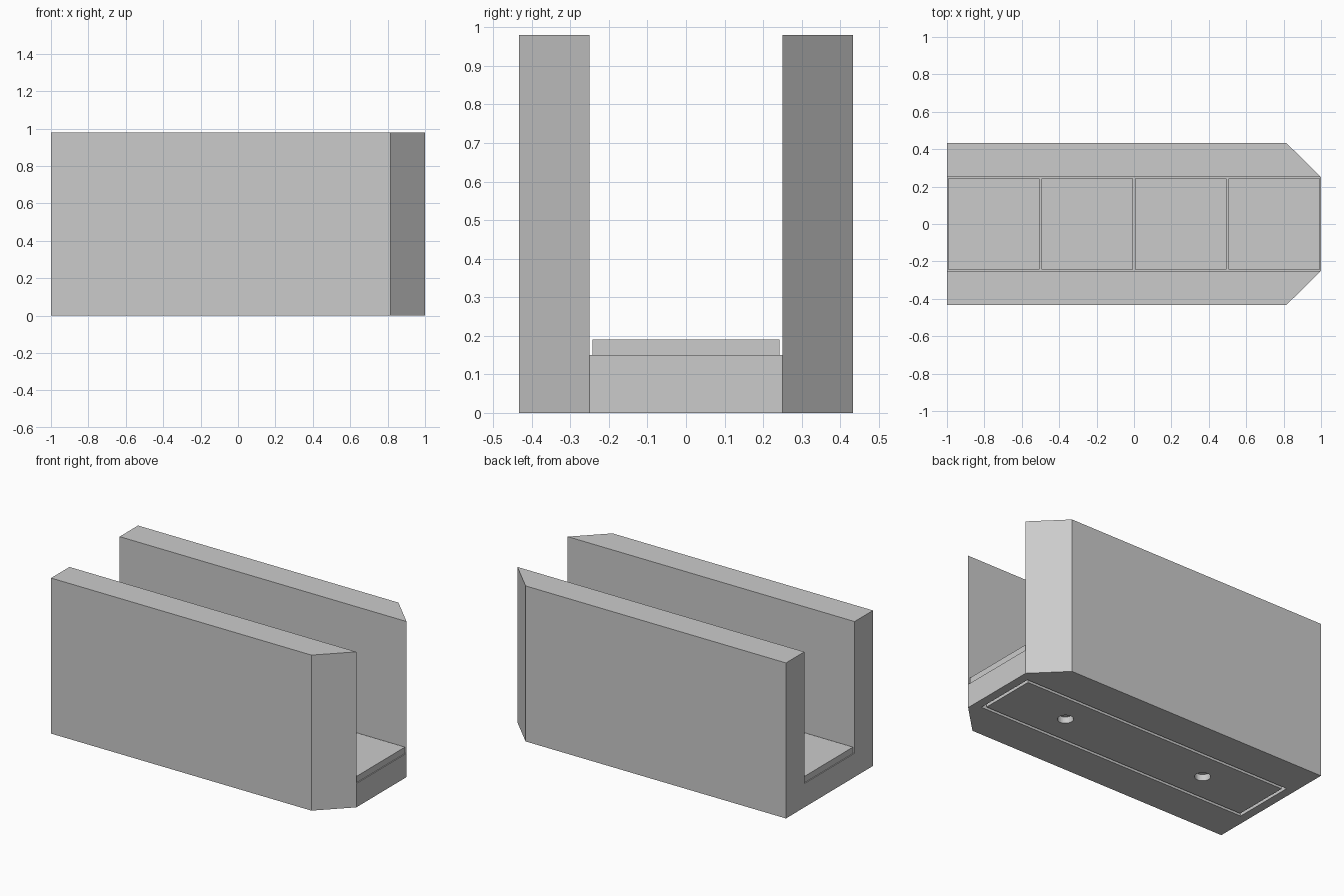
import bpy
import bmesh

if "Cube" in bpy.data.objects:
    bpy.data.objects.remove(bpy.data.objects["Cube"], do_unlink=True)

# Single matte grey
grey = bpy.data.materials.new("light_grey")
grey.use_nodes = True
colour = (0.6, 0.6, 0.6, 1)
grey.diffuse_color = colour
grey.node_tree.nodes["Principled BSDF"].inputs["Base Color"].default_value = colour


def prism(name, outline, z0, z1):
    """Extrude a plan outline from z0 up to z1."""
    bm = bmesh.new()
    face = bm.faces.new([bm.verts.new((x, y, z0)) for x, y in outline])
    top = bmesh.ops.extrude_face_region(bm, geom=[face])["geom"]
    bmesh.ops.translate(bm, vec=(0, 0, z1 - z0),
                        verts=[v for v in top if isinstance(v, bmesh.types.BMVert)])
    bmesh.ops.recalc_face_normals(bm, faces=bm.faces)
    mesh = bpy.data.meshes.new(name)
    bm.to_mesh(mesh)
    bm.free()
    mesh.materials.append(grey)
    obj = bpy.data.objects.new(name, mesh)
    bpy.context.collection.objects.link(obj)
    return obj


def box(name, x0, x1, half_y, z0, z1):
    return prism(name, [(x0, -half_y), (x1, -half_y), (x1, half_y), (x0, half_y)], z0, z1)


def cut(target, cutter):
    """Subtract the cutter from the target and remove it."""
    cutter.hide_render = True
    mod = target.modifiers.new("cut", "BOOLEAN")
    mod.operation = "DIFFERENCE"
    mod.solver = "EXACT"
    mod.object = cutter
    bpy.context.view_layer.objects.active = target
    bpy.ops.object.modifier_apply(modifier=mod.name)
    bpy.data.objects.remove(cutter, do_unlink=True)


LENGTH, WIDTH, HEIGHT = 1.0, 0.433, 0.98
CHANNEL, FLOOR, CHAMFER = 0.25, 0.15, 0.185
RECESS = 0.04

# Channel body with chamfered corners at one end
body = prism("channel_body", [(-LENGTH, -WIDTH), (LENGTH - CHAMFER, -WIDTH),
                              (LENGTH, -CHANNEL), (LENGTH, CHANNEL),
                              (LENGTH - CHAMFER, WIDTH), (-LENGTH, WIDTH)], 0, HEIGHT)
cut(body, box("channel_cutter", -1.2, 1.2, CHANNEL, FLOOR, 1.2))
cut(body, box("recess_cutter", -0.945, 0.945, 0.2, -0.1, RECESS))

# Base plate in the underside recess, with two round holes
plate = box("base_plate", -0.925, 0.925, 0.18, 0, RECESS)
for x in (-0.5, 0.5):
    bpy.ops.mesh.primitive_cylinder_add(vertices=32, radius=0.045, depth=0.3,
                                        location=(x, 0, 0))
    bpy.context.view_layer.update()
    cut(plate, bpy.context.object)

# Four floor tiles with narrow gaps
for i in range(4):
    x = -LENGTH + i * 0.5
    box(f"floor_tile_{i + 1}", x + 0.006, x + 0.494, 0.243, FLOOR, 0.19)
